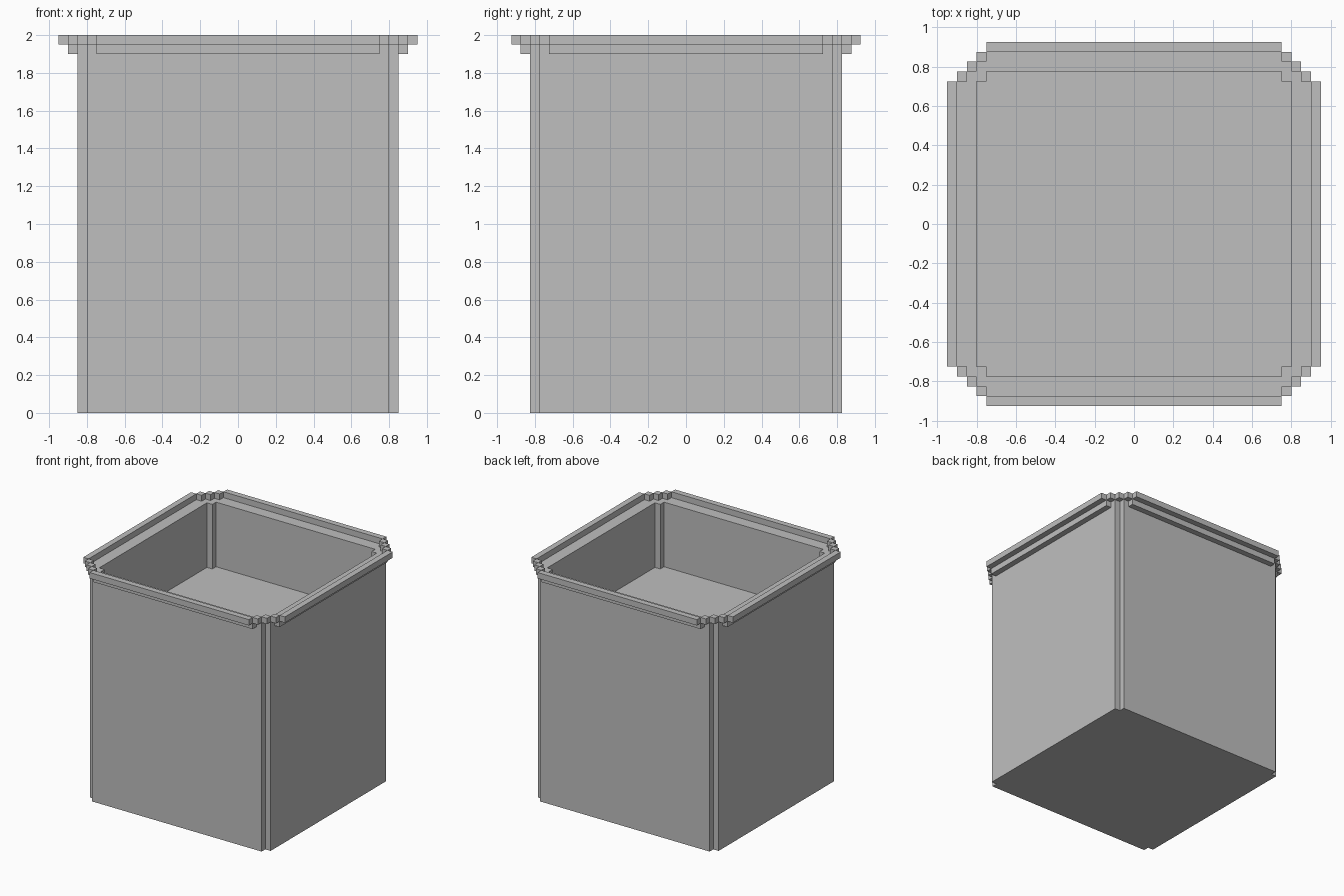
import bpy
import bmesh

old = bpy.data.objects.get("Cube")
if old:
    bpy.data.objects.remove(old, do_unlink=True)

U = 0.05             # module that every wall, step and ledge follows
HX, HY = 0.85, 0.825  # outer half sizes of the body
LEDGE, FLOOR = 1.95, 1.4

grey = bpy.data.materials.new("plain grey")
grey.use_nodes = True
COLOUR = (0.52, 0.52, 0.52, 1)
grey.diffuse_color = COLOUR
grey.node_tree.nodes["Principled BSDF"].inputs["Base Color"].default_value = COLOUR


def add_object(name, bm):
    bmesh.ops.recalc_face_normals(bm, faces=bm.faces)
    mesh = bpy.data.meshes.new(name)
    bm.to_mesh(mesh)
    bm.free()
    mesh.materials.append(grey)
    obj = bpy.data.objects.new(name, mesh)
    bpy.context.collection.objects.link(obj)
    return obj


def box(name, x, y, z):
    """Box from (min, max) pairs along each axis."""
    bm = bmesh.new()
    bmesh.ops.create_cube(bm, size=1)
    for v in bm.verts:
        v.co = [sum(r) / 2 + c * (r[1] - r[0]) for r, c in zip((x, y, z), v.co)]
    return add_object(name, bm)


def notched_loop(bm, hx, hy, z):
    """Rectangle with one square notch in each corner, counter-clockwise."""
    corner = [(hx, hy - U), (hx - U, hy - U), (hx - U, hy)]
    loop = []
    for sx, sy in ((1, 1), (-1, 1), (-1, -1), (1, -1)):
        for x, y in corner if sx * sy > 0 else corner[::-1]:
            loop.append(bm.verts.new((sx * x, sy * y, z)))
    return loop


def span(sign, low, high):
    return tuple(sorted((sign * low, sign * high)))


# Body: notched box with a recessed tray in the top
bm = bmesh.new()
loops = [notched_loop(bm, HX, HY, 0),
         notched_loop(bm, HX, HY, LEDGE),
         notched_loop(bm, HX - U, HY - U, LEDGE),
         notched_loop(bm, HX - U, HY - U, FLOOR)]
for a, b in zip(loops, loops[1:]):
    for i in range(len(a)):
        j = (i + 1) % len(a)
        bm.faces.new((a[i], a[j], b[j], b[i]))
bm.faces.new(loops[0][::-1])
bm.faces.new(loops[-1])
add_object("body", bm)

# Lower collar and raised rim along the four sides
lx, ly = HX - 2 * U, HY - 2 * U
for part, step, z in (("collar", 0, (LEDGE - U, LEDGE)), ("rim", 1, (LEDGE, LEDGE + U))):
    for sign, x_name, y_name in ((1, "left", "back"), (-1, "right", "front")):
        out = step * U
        box(f"{x_name}_{part}", span(sign, HX + out, HX + out + U), (-ly, ly), z)
        box(f"{y_name}_{part}", (-lx, lx), span(sign, HY + out, HY + out + U), z)

# Diagonal row of small blocks joining the rim at each corner
for sx, x_name in ((1, "left"), (-1, "right")):
    for sy, y_name in ((1, "back"), (-1, "front")):
        for k in range(3):
            x, y = lx + k * U, HY - k * U
            box(f"{y_name}_{x_name}_rim_block_{k + 1}",
                span(sx, x, x + U), span(sy, y, y + U), (LEDGE, LEDGE + U))
